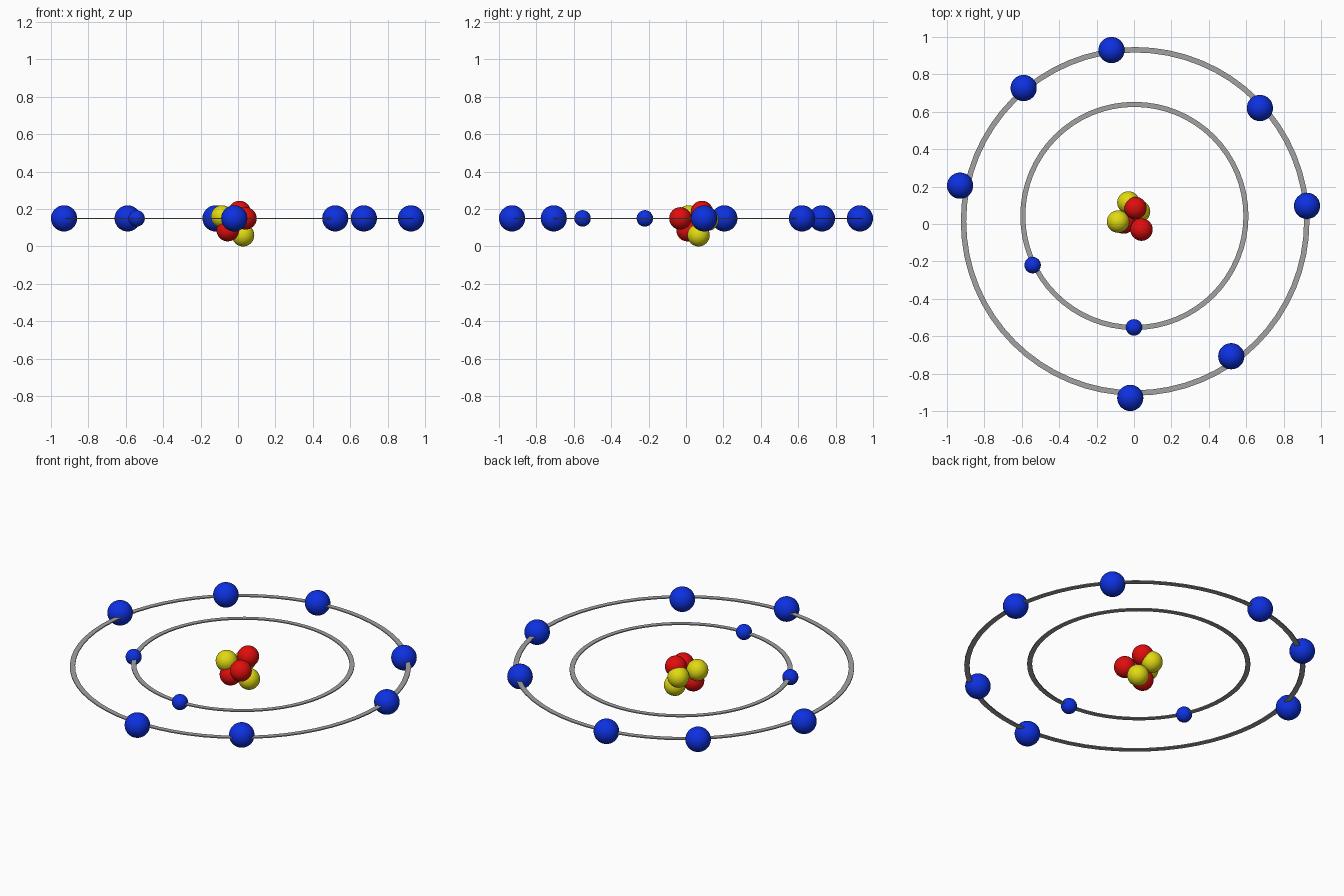
import bpy, bmesh, math

cube = bpy.data.objects.get("Cube")
if cube:
    bpy.data.objects.remove(cube, do_unlink=True)

LEVEL = 0.15  # height of the orbit plane


def material(name, r, g, b):
    m = bpy.data.materials.new(name)
    m.use_nodes = True
    m.diffuse_color = (r, g, b, 1)
    m.node_tree.nodes["Principled BSDF"].inputs["Base Color"].default_value = (r, g, b, 1)
    return m


blue = material("blue", 0.004, 0.03, 0.75)
red = material("red", 0.75, 0.004, 0.004)
yellow = material("yellow", 0.75, 0.7, 0.006)
grey = material("grey", 0.36, 0.36, 0.36)


def add_object(name, bm, mat, location):
    mesh = bpy.data.meshes.new(name)
    bm.to_mesh(mesh)
    bm.free()
    mesh.materials.append(mat)
    obj = bpy.data.objects.new(name, mesh)
    obj.location = location
    bpy.context.collection.objects.link(obj)
    return obj


def ball(name, mat, radius, location):
    bm = bmesh.new()
    bmesh.ops.create_uvsphere(bm, u_segments=32, v_segments=16, radius=radius)
    for f in bm.faces:
        f.smooth = True
    return add_object(name, bm, mat, location)


def orbit(name, inner, outer, x, y, thickness=0.006, segments=64):
    # Flat band: rectangular section swept around the vertical axis
    bm = bmesh.new()
    h = thickness / 2
    section = [(inner, -h), (outer, -h), (outer, h), (inner, h)]
    loops = []
    for i in range(segments):
        a = math.tau * i / segments
        loops.append([bm.verts.new((r * math.cos(a), r * math.sin(a), z)) for r, z in section])
    for i in range(segments):
        p, q = loops[i], loops[(i + 1) % segments]
        for k in range(4):
            n = (k + 1) % 4
            bm.faces.new((p[k], q[k], q[n], p[n]))
    bmesh.ops.recalc_face_normals(bm, faces=bm.faces)
    return add_object(name, bm, grey, (x, y, LEVEL))


# Orbit rings
orbit("outer_orbit", 0.903, 0.932, 0.006, 0.014)
orbit("inner_orbit", 0.583, 0.61, 0.002, 0.043)

# Outer electrons
for i, (x, y) in enumerate([(-0.12, 0.93), (-0.59, 0.727), (-0.93, 0.205), (0.673, 0.62),
                            (0.925, 0.097), (0.52, -0.707), (-0.02, -0.93)]):
    ball(f"outer_electron_{i + 1}", blue, 0.07, (x, y, LEVEL))

# Inner electrons
for i, (x, y) in enumerate([(-0.542, -0.22), (0, -0.553)]):
    ball(f"inner_electron_{i + 1}", blue, 0.044, (x, y, LEVEL))

# Nucleus
for i, p in enumerate([(0.008, 0.085, 0.184), (0.04, -0.03, 0.15), (-0.055, 0.008, 0.087)]):
    ball(f"proton_{i + 1}", red, 0.06, p)
for i, p in enumerate([(-0.085, 0.013, 0.16), (-0.03, 0.115, 0.143), (0.027, 0.067, 0.06)]):
    ball(f"neutron_{i + 1}", yellow, 0.06, p)
